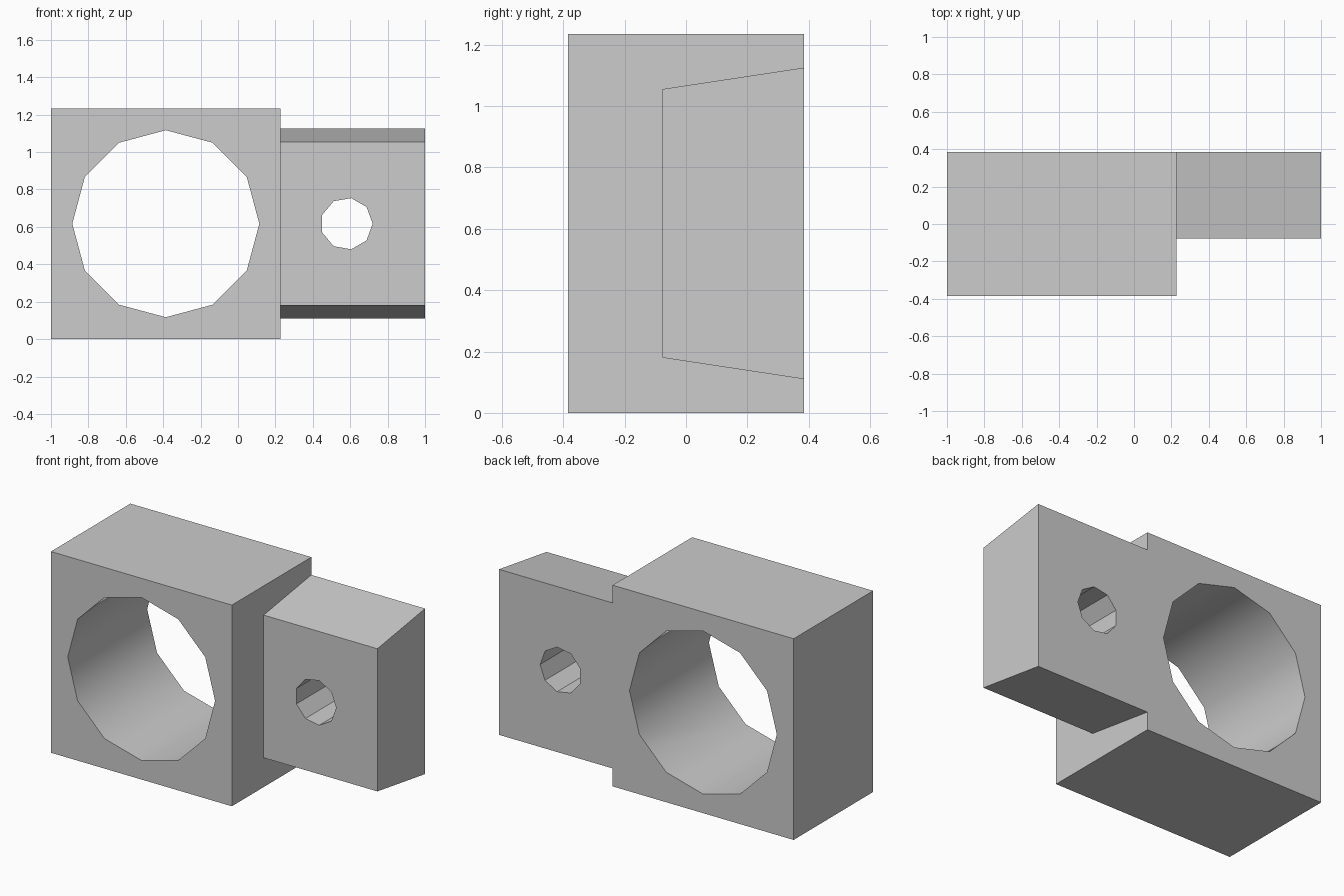
import bpy, bmesh, math
from mathutils import Vector

cube = bpy.data.objects.get("Cube")
if cube:
    bpy.data.objects.remove(cube, do_unlink=True)

grey = bpy.data.materials.new("light_grey")
grey.use_nodes = True
grey.diffuse_color = (0.604, 0.604, 0.604, 1)
grey.node_tree.nodes["Principled BSDF"].inputs["Base Color"].default_value = grey.diffuse_color

DEPTH, MID = 0.385, 0.617


def prism(name, outline, sweep):
    """Extrude a closed outline along a vector."""
    bm = bmesh.new()
    base = bm.faces.new([bm.verts.new(p) for p in outline])
    top = bmesh.ops.extrude_face_region(bm, geom=[base], use_keep_orig=True)["geom"]
    bmesh.ops.translate(bm, vec=Vector(sweep),
                        verts=[v for v in top if isinstance(v, bmesh.types.BMVert)])
    bmesh.ops.recalc_face_normals(bm, faces=bm.faces)
    mesh = bpy.data.meshes.new(name)
    bm.to_mesh(mesh)
    bm.free()
    mesh.materials.append(grey)
    obj = bpy.data.objects.new(name, mesh)
    bpy.context.collection.objects.link(obj)
    return obj


def bore(name, x, radius, sides):
    """Polygonal cutter running front to back."""
    angles = [math.tau * i / sides for i in range(sides)]
    ring = [(x + radius * math.cos(a), -0.6, MID + radius * math.sin(a)) for a in angles]
    return prism(name, ring, (0, 1.2, 0))


# Main block and tapered side tab, flush at the back
block = prism("bracket_block",
              [(-1, -DEPTH, 0), (0.228, -DEPTH, 0), (0.228, -DEPTH, 1.234), (-1, -DEPTH, 1.234)],
              (0, 2 * DEPTH, 0))
tab = prism("side_tab",
            [(0.18, DEPTH, 0.11), (0.18, -0.077, 0.18), (0.18, -0.077, 1.055), (0.18, DEPTH, 1.125)],
            (0.82, 0, 0))

# Join the tab, then cut the large and small through holes
steps = [(tab, 'UNION'),
         (bore("large_hole_cutter", -0.386, 0.5, 12), 'DIFFERENCE'),
         (bore("small_hole_cutter", 0.581, 0.139, 9), 'DIFFERENCE')]
bpy.context.view_layer.objects.active = block
for helper, operation in steps:
    mod = block.modifiers.new(helper.name, 'BOOLEAN')
    mod.operation, mod.solver, mod.object = operation, 'EXACT', helper
    bpy.ops.object.modifier_apply(modifier=mod.name)
    bpy.data.objects.remove(helper, do_unlink=True)

# Smooth the large bore only; the small bore stays faceted
for obj in bpy.context.selected_objects:
    obj.select_set(False)
block.select_set(True)
bpy.ops.object.shade_smooth_by_angle(angle=math.radians(35))
